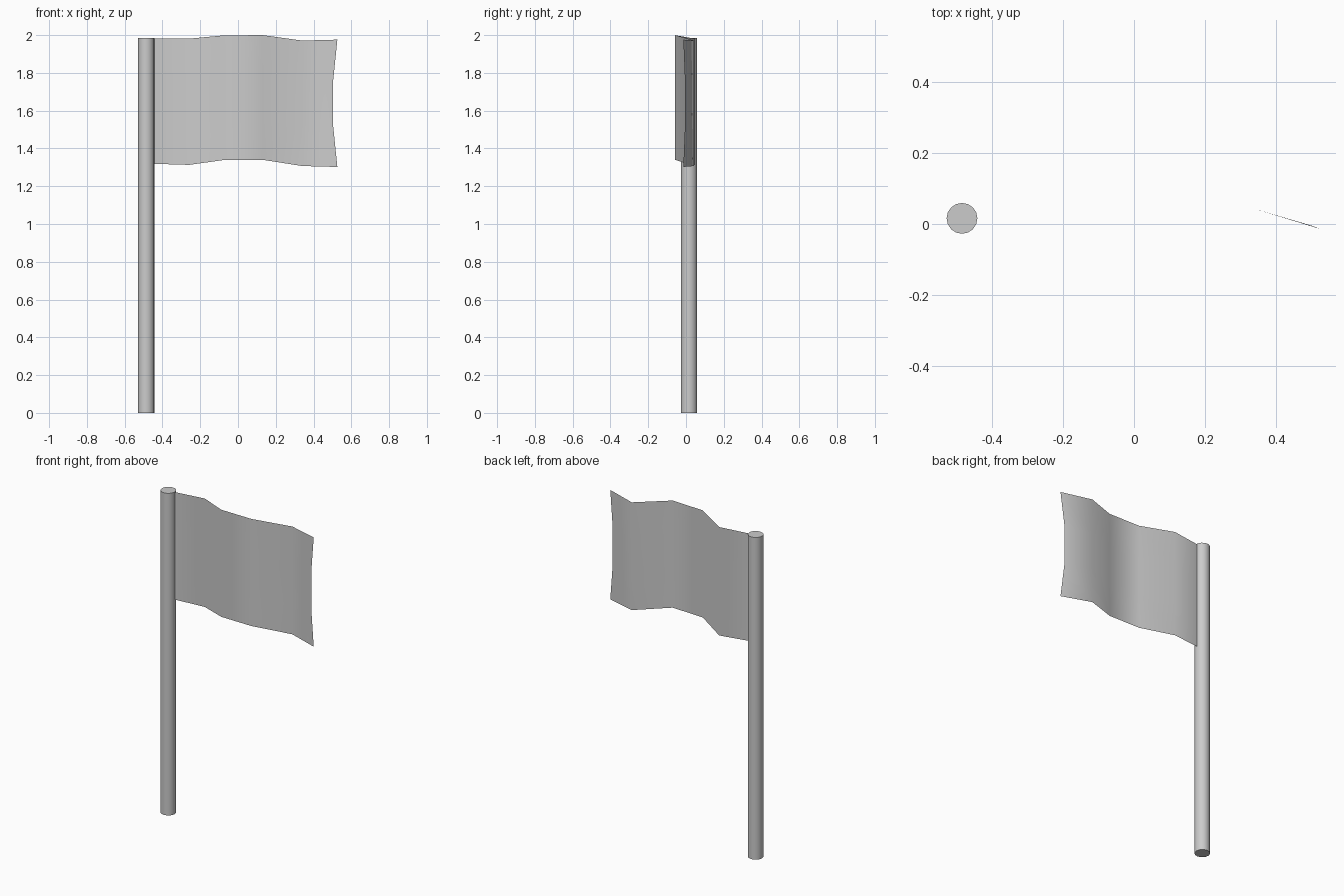
import bpy, bmesh

if "Cube" in bpy.data.objects:
    bpy.data.objects.remove(bpy.data.objects["Cube"])

# pole: plain capped cylinder
bpy.ops.mesh.primitive_cylinder_add(vertices=16, radius=0.0435, depth=1.985,
                                    location=(-0.486, 0.016, 0.9925))
pole = bpy.context.object
pole.name = "pole"
bpy.ops.object.shade_smooth_by_angle()

# flag: single-layer waving sheet; columns are (x, y, bottom z, top z)
columns = [(-0.486, 0.016, 1.320, 1.981), (-0.26, 0.048, 1.313, 1.981),
           (-0.08, -0.050, 1.338, 1.998), (0.13, -0.057, 1.340, 2.000),
           (0.34, 0.043, 1.307, 1.971), (0.526, -0.014, 1.302, 1.976)]
ROWS = 3

bm = bmesh.new()
grid = []
for i, (x, y, low, high) in enumerate(columns):
    column = []
    for r in range(ROWS + 1):
        # the free edge is pulled in slightly at its middle
        pinch = i == len(columns) - 1 and 0 < r < ROWS
        px, py = (x - 0.023, y + 0.009) if pinch else (x, y)
        column.append(bm.verts.new((px, py, low + (high - low) * r / ROWS)))
    grid.append(column)
for a, b in zip(grid, grid[1:]):
    for r in range(ROWS):
        bm.faces.new((a[r], b[r], b[r + 1], a[r + 1])).smooth = True
mesh = bpy.data.meshes.new("flag")
bm.to_mesh(mesh)
bm.free()
flag = bpy.data.objects.new("flag", mesh)
bpy.context.collection.objects.link(flag)
